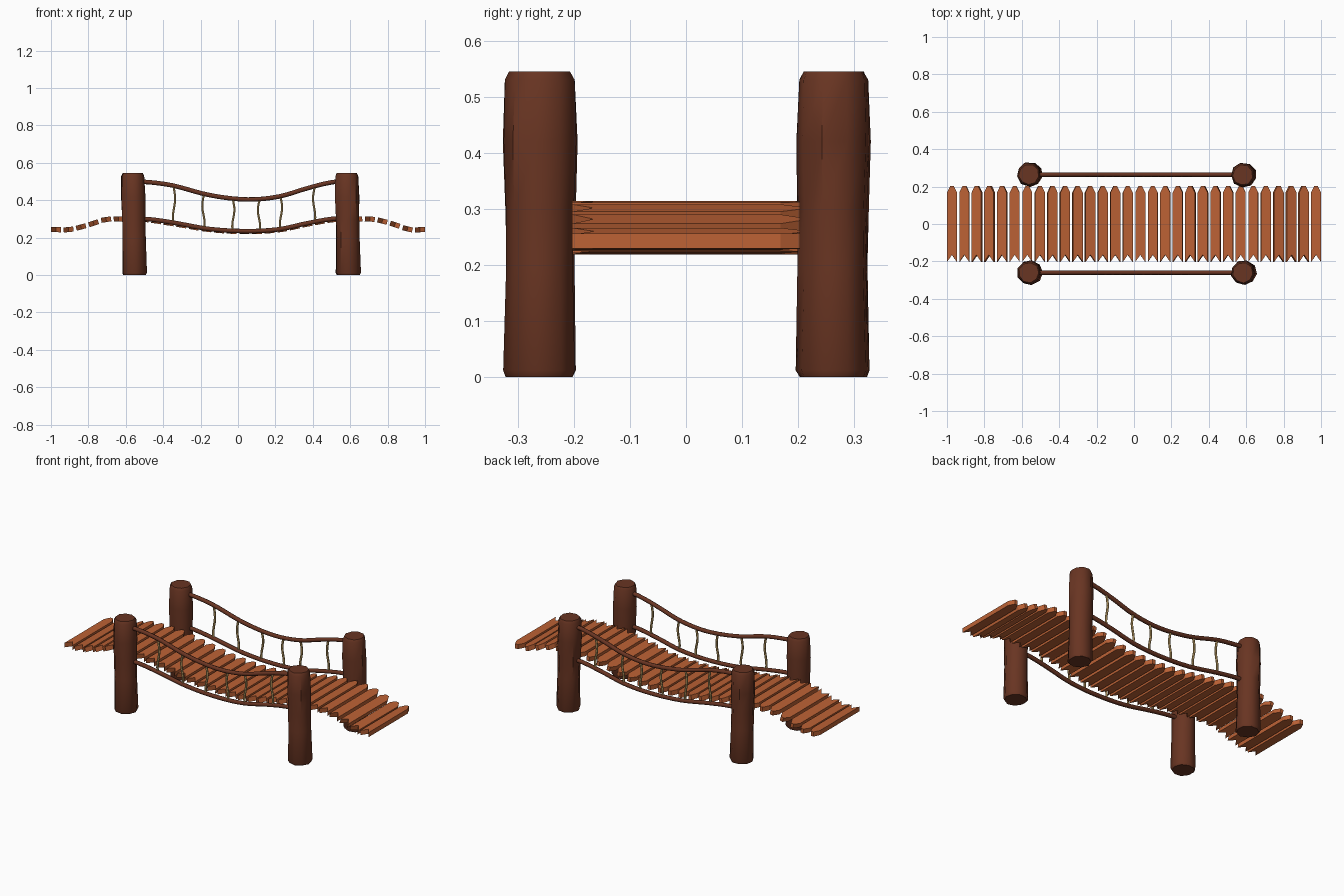
import bpy, bmesh, math
from mathutils import Vector, Matrix

if "Cube" in bpy.data.objects:
    bpy.data.objects.remove(bpy.data.objects["Cube"])


def material(name, rgb):
    m = bpy.data.materials.new(name)
    m.diffuse_color = (*rgb, 1)
    m.use_nodes = True
    m.node_tree.nodes["Principled BSDF"].inputs["Base Color"].default_value = m.diffuse_color
    return m


PLANK = material("plank_wood", (0.50, 0.12, 0.035))
POST = material("post_wood", (0.14, 0.035, 0.016))
TAN = material("tan_rope", (0.55, 0.37, 0.14))


def finish(bm, name, mat, smooth=None):
    bmesh.ops.recalc_face_normals(bm, faces=bm.faces)
    me = bpy.data.meshes.new(name)
    bm.to_mesh(me)
    bm.free()
    me.materials.append(mat)
    ob = bpy.data.objects.new(name, me)
    bpy.context.collection.objects.link(ob)
    if smooth:
        bpy.ops.object.select_all(action='DESELECT')
        ob.select_set(True)
        bpy.context.view_layer.objects.active = ob
        bpy.ops.object.shade_smooth_by_angle(angle=math.radians(smooth))
    return ob


def height(path, x):
    """Smooth interpolation through (x, z) points."""
    i = 0
    while i < len(path) - 2 and x > path[i + 1][0]:
        i += 1
    def slope(k):
        a, b = path[max(k - 1, 0)], path[min(k + 1, len(path) - 1)]
        return (b[1] - a[1]) / (b[0] - a[0])
    (x0, z0), (x1, z1) = path[i], path[i + 1]
    h = x1 - x0
    t = (x - x0) / h
    return ((2*t**3 - 3*t**2 + 1) * z0 + (t**3 - 2*t**2 + t) * h * slope(i)
            + (3*t**2 - 2*t**3) * z1 + (t**3 - t**2) * h * slope(i + 1))


def loft(bm, rings):
    """Skin equal-sized rings of points and cap both ends."""
    vs = [[bm.verts.new(p) for p in r] for r in rings]
    n = len(vs[0])
    for a, b in zip(vs, vs[1:]):
        for k in range(n):
            bm.faces.new((a[k], a[(k + 1) % n], b[(k + 1) % n], b[k]))
    bm.faces.new(vs[0])
    bm.faces.new(vs[-1])


def tube(name, pts, r, mat, sides=8):
    bm = bmesh.new()
    rings = []
    for i, p in enumerate(pts):
        d = (pts[min(i + 1, len(pts) - 1)] - pts[max(i - 1, 0)]).normalized()
        u = Vector((0, 1, 0))
        v = d.cross(u)
        rings.append([p + r * (math.cos(a) * u + math.sin(a) * v)
                      for a in (2 * math.pi * k / sides for k in range(sides))])
    loft(bm, rings)
    return finish(bm, name, mat, 50)


# Side profiles of the deck and the two handrail ropes
deck = [(-1, .243), (-.9, .244), (-.8, .268), (-.71, .296), (-.6, .3), (-.5, .297),
        (-.35, .275), (-.15, .243), (.05, .232), (.22, .242), (.37, .272), (.52, .297),
        (.62, .3), (.73, .297), (.82, .275), (.92, .244), (1, .243)]
low = [(-.56, .3), (-.48, .299), (-.35, .281), (-.15, .246), (.05, .235),
       (.22, .245), (.37, .277), (.5, .3), (.585, .302)]
high = [(-.56, .5), (-.48, .497), (-.35, .479), (-.15, .427), (.05, .404),
        (.22, .42), (.37, .464), (.5, .496), (.585, .502)]

# Planks: one end pointed, the other notched, tilted to follow the deck
COUNT, W, T, L = 30, 0.053, 0.027, 0.203
w = W / 2
outline = [(-w, -L), (0, -.165), (w, -L), (w, .168), (.009, L), (-.009, L), (-w, .168)]
bm = bmesh.new()
for i in range(COUNT):
    x = -1 + w + i * (2 - W) / (COUNT - 1)
    a, b = max(x - w, -1), min(x + w, 1)
    ang = -math.atan2(height(deck, b) - height(deck, a), b - a)
    M = Matrix.Translation((x, 0, height(deck, x))) @ Matrix.Rotation(ang, 4, 'Y')
    loft(bm, [[M @ Vector((px, py, s * T / 2)) for px, py in outline] for s in (-1, 1)])
finish(bm, "deck_planks", PLANK)

# Posts: hewn trunks with slightly uneven rings
profile = [(0, .060), (.012, .066), (.2, .062), (.3, .063), (.42, .066), (.53, .062), (.545, .054)]
for name, px, py, rot in (("post_front_left", -.558, -.26, 0), ("post_front_right", .586, -.26, 1),
                          ("post_back_left", -.558, .265, 2), ("post_back_right", .586, .262, 3)):
    bm = bmesh.new()
    rings = []
    for j, (z, r) in enumerate(profile):
        lean = .004 * (1 - 2 * z / .545)
        ring = []
        for k in range(9):
            t = 2 * math.pi * k / 9 + rot * .6
            rr = r * (1 + .03 * math.sin(2.3 * k + j * .9 + rot))
            ring.append((px + lean + rr * math.cos(t), py + rr * math.sin(t), z))
        rings.append(ring)
    loft(bm, rings)
    finish(bm, name, POST, 45)

# Handrail ropes and thin hanging ropes on both sides
for side, y in (("front", -.26), ("back", .264)):
    for label, path in (("lower", low), ("upper", high)):
        pts = []
        for k in range(29):
            x = -.56 + 1.145 * k / 28
            pts.append(Vector((x, y, height(path, x))))
        tube(f"{label}_rope_{side}", pts, .012, POST)
    for n, x in enumerate((-.342, -.185, -.025, .112, .23, .407)):
        z0, z1 = height(low, x), height(high, x)
        s = -1 if n % 2 == 0 else 1
        pts = [Vector((x + s * .006 * math.sin(2 * math.pi * t + .6), y, z0 + (z1 - z0) * t))
               for t in (k / 8 for k in range(9))]
        tube(f"hanging_rope_{side}_{n + 1}", pts, .0065, TAN, 6)
